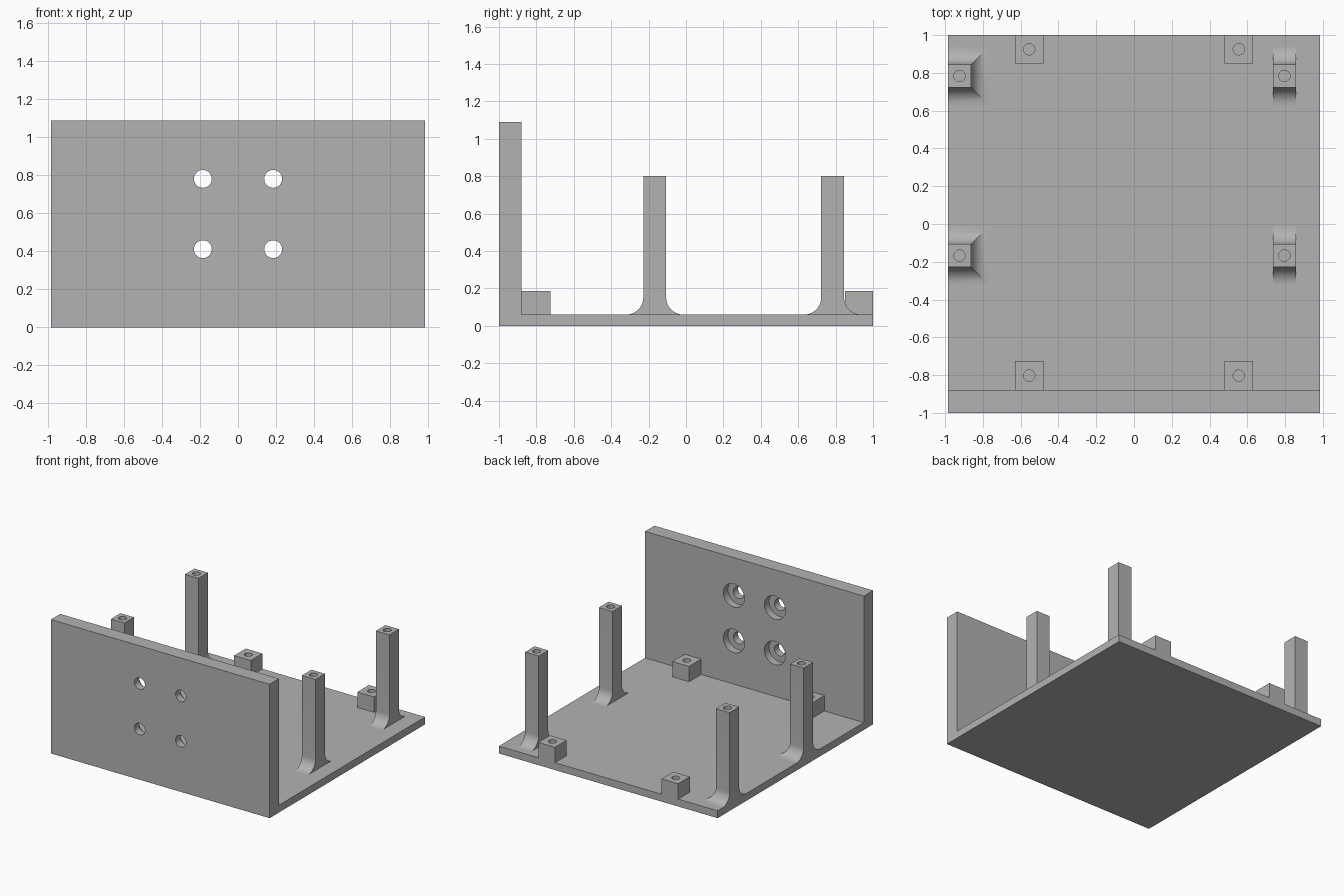
import bpy, bmesh
from math import sin, cos, pi, radians
from mathutils import Matrix

cube = bpy.data.objects.get("Cube")
if cube:
    bpy.data.objects.remove(cube, do_unlink=True)

GREY = (0.45, 0.45, 0.45, 1)
mat = bpy.data.materials.new("plain grey")
mat.use_nodes = True
mat.diffuse_color = GREY
mat.node_tree.nodes["Principled BSDF"].inputs["Base Color"].default_value = GREY

HALF_X, FLOOR, WALL_BACK, HEIGHT = 0.985, 0.06, -0.88, 1.09
POST_TOP, FILLET, STEPS = 0.80, 0.092, 10


def finish(name, bm):
    bmesh.ops.recalc_face_normals(bm, faces=bm.faces)
    mesh = bpy.data.meshes.new(name)
    bm.to_mesh(mesh)
    bm.free()
    mesh.materials.append(mat)
    ob = bpy.data.objects.new(name, mesh)
    bpy.context.collection.objects.link(ob)
    return ob


def loft(name, rings):
    """Skin a stack of equal-sized vertex rings and cap both ends."""
    bm = bmesh.new()
    loops = [[bm.verts.new(p) for p in ring] for ring in rings]
    n = len(loops[0])
    for a, b in zip(loops, loops[1:]):
        for i in range(n):
            j = (i + 1) % n
            bm.faces.new((a[i], a[j], b[j], b[i]))
    bm.faces.new(loops[0])
    bm.faces.new(loops[-1])
    return finish(name, bm)


def rect(x0, x1, y0, y1, z):
    return [(x0, y0, z), (x1, y0, z), (x1, y1, z), (x0, y1, z)]


def drill(ob, holes):
    """Cut cylinders given as (centre, radius, depth, axis)."""
    bm = bmesh.new()
    for centre, radius, depth, axis in holes:
        turn = Matrix.Rotation(pi / 2, 4, 'X') if axis == 'Y' else Matrix()
        bmesh.ops.create_cone(bm, cap_ends=True, segments=32, radius1=radius,
                              radius2=radius, depth=depth,
                              matrix=Matrix.Translation(centre) @ turn)
    cutter = finish("hole_cutter", bm)
    mod = ob.modifiers.new("holes", 'BOOLEAN')
    mod.operation, mod.solver, mod.object = 'DIFFERENCE', 'EXACT', cutter
    mod.use_self = True
    bpy.context.view_layer.objects.active = ob
    bpy.ops.object.modifier_apply(modifier=mod.name)
    bpy.data.objects.remove(cutter, do_unlink=True)


parts = []

# Floor and front wall as one L-shaped profile
profile = [(-1, 0), (1, 0), (1, FLOOR), (WALL_BACK, FLOOR), (WALL_BACK, HEIGHT), (-1, HEIGHT)]
tray = loft("floor_and_wall", [[(x, y, z) for y, z in profile] for x in (-HALF_X, HALF_X)])

# Wall screw holes, then their wider recesses on the inner side
spots = [(x, z) for x in (-0.185, 0.185) for z in (0.412, 0.782)]
drill(tray, [((x, -0.95, z), 0.047, 0.3, 'Y') for x, z in spots])
drill(tray, [((x, WALL_BACK, z), 0.095, 0.12, 'Y') for x, z in spots])
parts.append(tray)

# Low mounting blocks with screw holes
for row, y0, y1 in (("front", WALL_BACK, -0.725), ("back", 0.85, 1.0)):
    for side, x in (("right", -0.555), ("left", 0.555)):
        block = loft(f"{row}_{side}_block",
                     [rect(x - 0.075, x + 0.075, y0, y1, z) for z in (FLOOR, 0.185)])
        drill(block, [((x, (y0 + y1) / 2, 0.185), 0.03, 0.2, 'Z')])
        parts.append(block)

# Tall posts flaring into the floor; the right pair also flares inwards
for row, y in (("front", -0.167), ("back", 0.784)):
    for side, x0, inward in (("right", -HALF_X, 1), ("left", 0.735, 0)):
        x1 = x0 + 0.123
        rings = []
        for i in range(STEPS + 1):
            t = pi / 2 * (1 - i / STEPS)
            d = FILLET * (1 - cos(t))
            rings.append(rect(x0, x1 + d * inward, y - 0.061 - d, y + 0.061 + d,
                              FLOOR + FILLET * (1 - sin(t))))
        rings.append(rect(x0, x1, y - 0.061, y + 0.061, POST_TOP))
        post = loft(f"{row}_{side}_post", rings)
        drill(post, [(((x0 + x1) / 2, y, POST_TOP), 0.03, 0.4, 'Z')])
        parts.append(post)

# Smooth curves, keep hard edges
bpy.ops.object.select_all(action='DESELECT')
for ob in parts:
    ob.select_set(True)
bpy.context.view_layer.objects.active = tray
bpy.ops.object.shade_smooth_by_angle(angle=radians(30))
